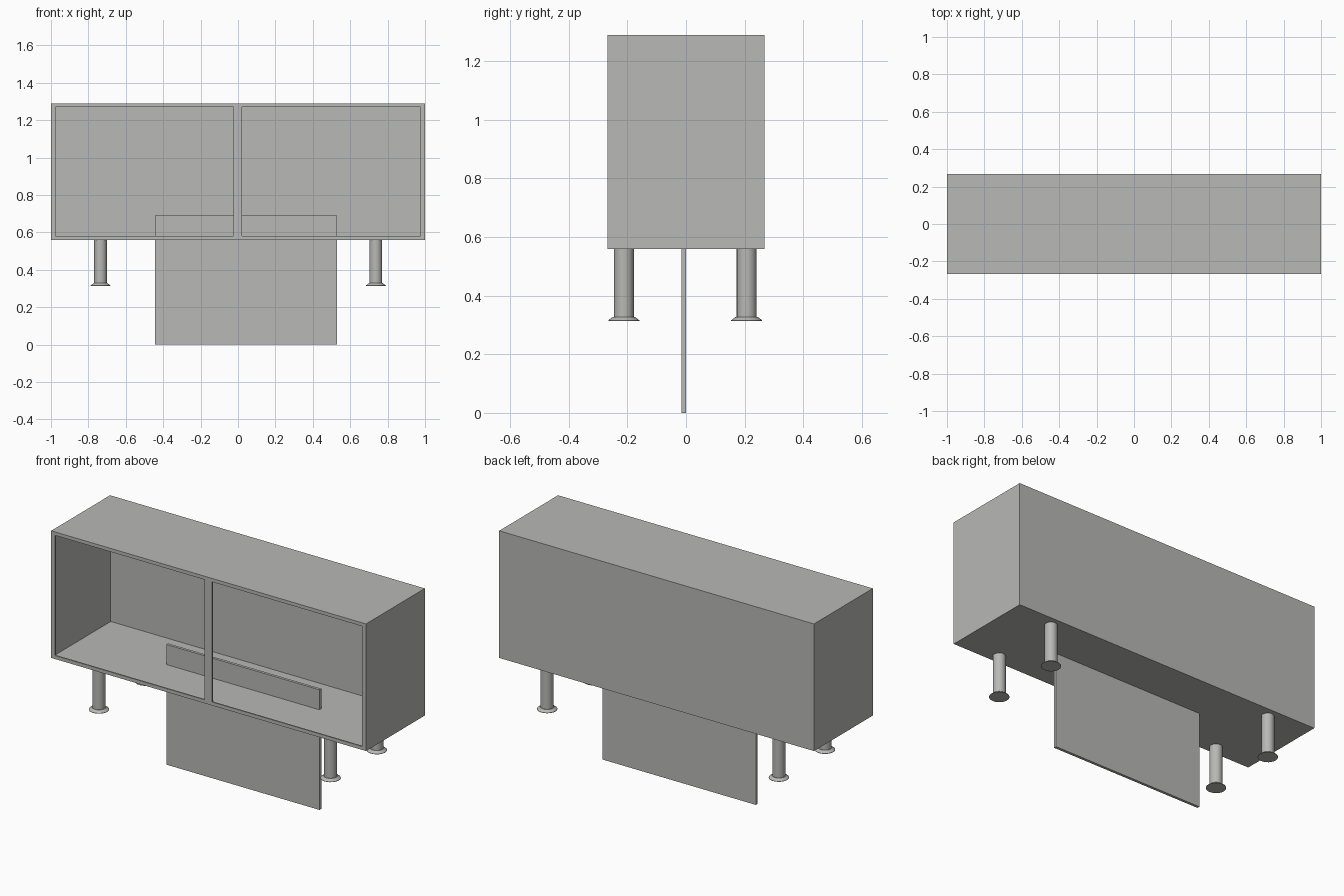
import bpy, bmesh, math
from mathutils import Matrix, Vector

if "Cube" in bpy.data.objects:
    bpy.data.objects.remove(bpy.data.objects["Cube"])

grey = bpy.data.materials.new("warm grey")
grey.diffuse_color = (0.48, 0.48, 0.465, 1)
grey.use_nodes = True
grey.node_tree.nodes["Principled BSDF"].inputs["Base Color"].default_value = grey.diffuse_color


def add_object(name, bm):
    mesh = bpy.data.meshes.new(name)
    bmesh.ops.recalc_face_normals(bm, faces=bm.faces)
    bm.to_mesh(mesh)
    bm.free()
    mesh.materials.append(grey)
    obj = bpy.data.objects.new(name, mesh)
    bpy.context.collection.objects.link(obj)
    return obj


def box(name, x, y, z):
    bm = bmesh.new()
    size = Vector((x[1] - x[0], y[1] - y[0], z[1] - z[0]))
    mid = Vector((x[0] + x[1], y[0] + y[1], z[0] + z[1])) / 2
    bmesh.ops.create_cube(bm, size=1,
                          matrix=Matrix.Translation(mid) @ Matrix.Diagonal(size).to_4x4())
    return add_object(name, bm)


def lathe(name, profile, centre, sides=24):
    bm = bmesh.new()
    rings = []
    for r, z in profile:
        rings.append([bm.verts.new((centre[0] + r * math.cos(2 * math.pi * i / sides),
                                    centre[1] + r * math.sin(2 * math.pi * i / sides), z))
                      for i in range(sides)])
    for a, b in zip(rings, rings[1:]):
        for i in range(sides):
            j = (i + 1) % sides
            bm.faces.new((a[i], a[j], b[j], b[i]))
    bm.faces.new(rings[0][::-1])
    bm.faces.new(rings[-1])
    obj = add_object(name, bm)
    bpy.ops.object.select_all(action='DESELECT')
    obj.select_set(True)
    bpy.context.view_layer.objects.active = obj
    bpy.ops.object.shade_smooth_by_angle(angle=math.radians(35))
    return obj


BOTTOM, TOP, DEPTH, WALL = 0.56, 1.29, 0.267, 0.015
FRAME_BACK = -DEPTH + 0.008

# cabinet shell: box without a front, thickened inwards
shell = box("cabinet_shell", (-1, 1), (FRAME_BACK, DEPTH), (BOTTOM, TOP))
bm = bmesh.new()
bm.from_mesh(shell.data)
front = [f for f in bm.faces if f.normal.y < -0.9]
bmesh.ops.delete(bm, geom=front, context='FACES_ONLY')
bm.to_mesh(shell.data)
bm.free()
thick = shell.modifiers.new("wall thickness", 'SOLIDIFY')
thick.thickness = WALL
thick.offset = -1
thick.use_even_offset = True

# front frame with two openings: grid of cells, the openings left out
xs = (-1, -0.975, -0.025, 0.022, 0.975, 1)
zs = (BOTTOM, 0.58, 1.27, TOP)
bm = bmesh.new()
grid = [[bm.verts.new((x, -DEPTH, z)) for z in zs] for x in xs]
for i in range(5):
    for j in range(3):
        if not (j == 1 and i in (1, 3)):
            bm.faces.new((grid[i][j], grid[i + 1][j], grid[i + 1][j + 1], grid[i][j + 1]))
ext = bmesh.ops.extrude_face_region(bm, geom=bm.faces[:], use_keep_orig=True)
moved = [v for v in ext["geom"] if isinstance(v, bmesh.types.BMVert)]
bmesh.ops.translate(bm, verts=moved, vec=(0, FRAME_BACK + DEPTH, 0))
add_object("front_frame", bm)

# upright centre panel passing through the cabinet floor
box("centre_panel", (-0.444, 0.529), (-0.016, 0.0), (0, 0.69))

# legs with flared feet
leg_profile = [(0.053, 0.314), (0.053, 0.316), (0.037, 0.328), (0.034, 0.328), (0.034, BOTTOM + 0.005)]
for side, x in (("left", -0.735), ("right", 0.737)):
    for end, y in (("front", -0.212), ("back", 0.207)):
        lathe(f"{end}_{side}_leg", leg_profile, (x, y))
